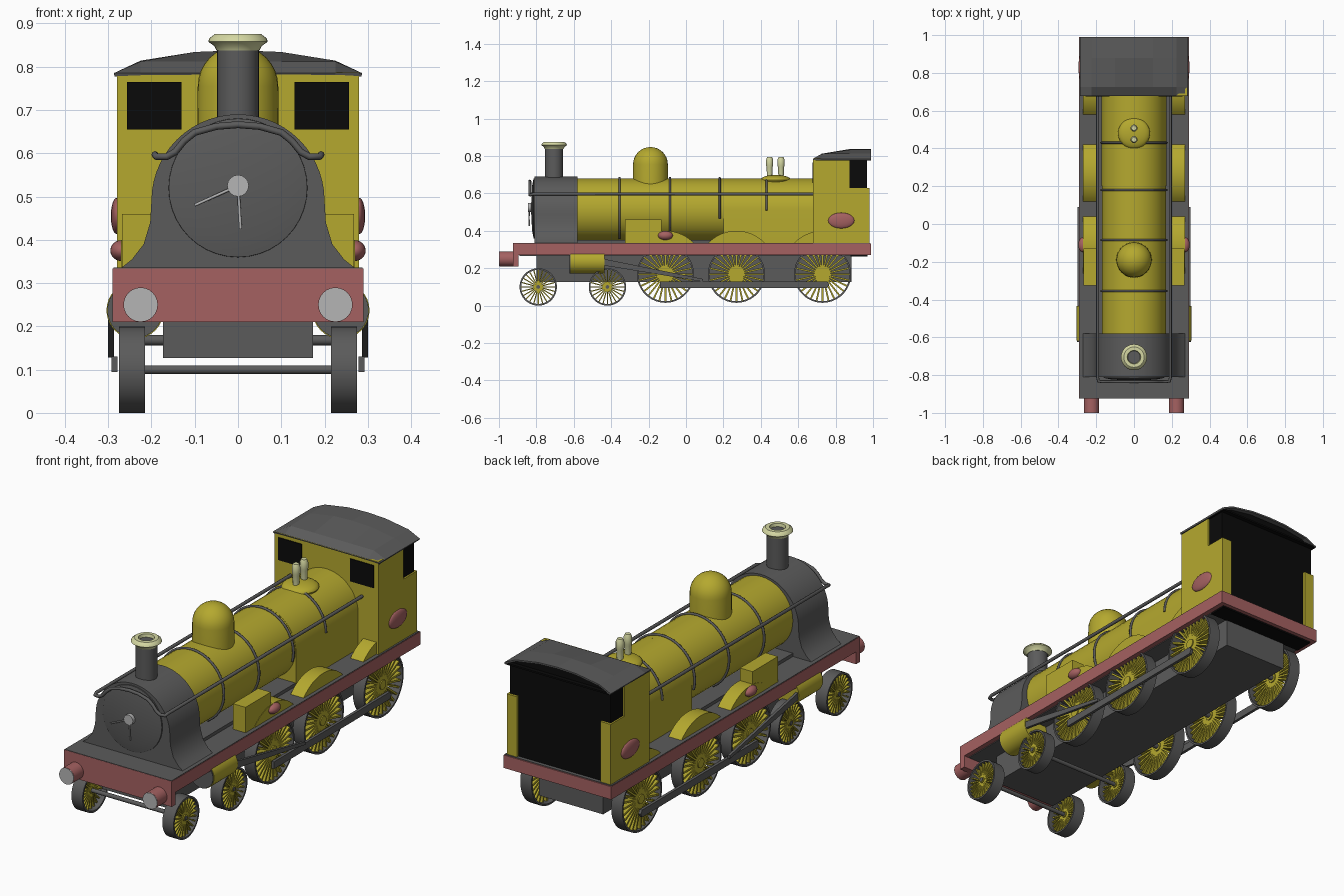
import bpy, bmesh, math
from mathutils import Matrix, Vector

if "Cube" in bpy.data.objects:
    bpy.data.objects.remove(bpy.data.objects["Cube"])


def material(name, r, g, b):
    m = bpy.data.materials.new(name)
    m.diffuse_color = (r, g, b, 1)
    m.use_nodes = True
    m.node_tree.nodes["Principled BSDF"].inputs["Base Color"].default_value = m.diffuse_color
    return m


YELLOW = material("yellow paint", .46, .395, .028)
GREY = material("dark grey", .105, .105, .105)
RED = material("dull red", .375, .12, .12)
CREAM = material("cream metal", .66, .68, .36)
STEEL = material("light grey", .46, .46, .46)
BLACK = material("black", .003, .003, .003)


def finish(name, bm, *mats, smooth=True):
    bmesh.ops.recalc_face_normals(bm, faces=bm.faces)
    me = bpy.data.meshes.new(name)
    bm.to_mesh(me)
    bm.free()
    ob = bpy.data.objects.new(name, me)
    bpy.context.collection.objects.link(ob)
    for m in mats:
        me.materials.append(m)
    if smooth:
        bpy.ops.object.select_all(action='DESELECT')
        ob.select_set(True)
        bpy.context.view_layer.objects.active = ob
        bpy.ops.object.shade_smooth_by_angle(angle=math.radians(35))
    return ob


def box(name, x, y, z, mat):
    """Box from (min, max) pairs."""
    bm = bmesh.new()
    c = [(a + b) / 2 for a, b in (x, y, z)]
    s = [b - a for a, b in (x, y, z)]
    bmesh.ops.create_cube(bm, size=1, matrix=Matrix.Translation(c) @ Matrix.Diagonal((*s, 1)))
    return finish(name, bm, mat, smooth=False)


def prism(name, pts, axis, lo, hi, mat):
    """Extrude a 2D outline: axis 'Y' takes (x, z), axis 'X' takes (y, z)."""
    bm = bmesh.new()
    vs = [bm.verts.new((a, lo, b) if axis == 'Y' else (lo, a, b)) for a, b in pts]
    f = bm.faces.new(vs)
    ex = bmesh.ops.extrude_face_region(bm, geom=[f])
    d = Vector((0, hi - lo, 0) if axis == 'Y' else (hi - lo, 0, 0))
    bmesh.ops.translate(bm, vec=d, verts=[v for v in ex['geom'] if isinstance(v, bmesh.types.BMVert)])
    return finish(name, bm, mat)


TURN = {'Z': Matrix(), 'X': Matrix.Rotation(math.pi / 2, 4, 'Y'), 'Y': Matrix.Rotation(-math.pi / 2, 4, 'X')}


def lathe(name, profile, loc, axis, mat, steps=32):
    """Spin a (radius, height) profile around an axis."""
    bm = bmesh.new()
    vs = [bm.verts.new((r, 0, h)) for r, h in profile]
    es = [bm.edges.new(p) for p in zip(vs, vs[1:])]
    bmesh.ops.spin(bm, geom=vs + es, cent=(0, 0, 0), axis=(0, 0, 1), angle=2 * math.pi, steps=steps)
    bmesh.ops.remove_doubles(bm, verts=bm.verts, dist=1e-5)
    bmesh.ops.transform(bm, matrix=Matrix.Translation(loc) @ TURN[axis], verts=bm.verts)
    return finish(name, bm, mat)


def cyl(name, r, lo, hi, loc, axis, mat, steps=32):
    return lathe(name, [(0, lo), (r, lo), (r, hi), (0, hi)], loc, axis, mat, steps)


def ellipsoid(name, loc, size, mat):
    bm = bmesh.new()
    bmesh.ops.create_uvsphere(bm, u_segments=24, v_segments=12, radius=1,
                              matrix=Matrix.Translation(loc) @ Matrix.Diagonal((*size, 1)))
    return finish(name, bm, mat)


def tube(name, pts, r, mat):
    cu = bpy.data.curves.new(name, 'CURVE')
    cu.dimensions = '3D'
    cu.bevel_depth, cu.bevel_resolution, cu.use_fill_caps = r, 2, True
    sp = cu.splines.new('POLY')
    sp.points.add(len(pts) - 1)
    for p, q in zip(sp.points, pts):
        p.co = (*q, 1)
    ob = bpy.data.objects.new(name, cu)
    bpy.context.collection.objects.link(ob)
    cu.materials.append(mat)


def arc(cx, cz, r, a0, a1, n):
    return [(cx + r * math.cos(math.radians(a0 + (a1 - a0) * i / n)),
             cz + r * math.sin(math.radians(a0 + (a1 - a0) * i / n))) for i in range(n + 1)]


# footplate and frame
box("footplate", (-.29, .29), (-.925, .99), (.27, .333), RED)
box("footplate_deck", (-.288, .288), (-.924, .985), (.333, .336), GREY)
box("footplate_underside", (-.265, .265), (-.89, .88), (.266, .27), GREY)
box("cab_underside", (-.265, .265), (.88, .97), (.262, .27), BLACK)
box("buffer_beam", (-.29, .29), (-.925, -.895), (.21, .334), RED)
box("chassis", (-.173, .173), (-.8, .885), (.127, .268), GREY)
box("boiler_bed", (-.17, .17), (-.6, .22), (.335, .352), GREY)

# boiler, firebox and smokebox
cyl("boiler", .17, -.6, .22, (0, 0, .51), 'Y', YELLOW, 40)
prism("firebox", [(.172, .335)] + arc(0, .508, .172, 0, 180, 24) + [(-.172, .335)], 'Y', .2, .69, YELLOW)
flare = [(.27, .335), (.245, .355), (.218, .39), (.203, .44)]
prism("smokebox", flare + arc(0, .49, .2, 0, 180, 28) + [(-x, z) for x, z in reversed(flare)],
      'Y', -.81, -.58, GREY)
lathe("smokebox_door", [(.162, .02), (.16, 0), (.12, -.008), (0, -.014)], (0, -.815, .52), 'Y', GREY, 40)
cyl("door_boss", .025, -.845, -.82, (0, 0, .525), 'Y', STEEL, 16)
tube("door_handle_side", [(0, -.84, .525), (-.1, -.838, .48)], .0035, STEEL)
tube("door_handle_down", [(0, -.84, .525), (.006, -.838, .425)], .0035, STEEL)
for y, a in ((-.355, -60), (-.085, -60), (.18, -15), (.43, 0)):
    tube("boiler_band", [(x, y, z) for x, z in arc(0, .51, .173, a, 180 - a, 32)], .006, GREY)

# handrail running round the smokebox front
half = [(.192, .69, .597), (.192, -.815, .597), (.188, -.832, .592), (.165, -.835, .592), (.145, -.835, .603),
        (.125, -.835, .628), (.1, -.835, .648), (.05, -.835, .662)]
tube("handrail", half + [(0, -.835, .666)] + [(-x, y, z) for x, y, z in reversed(half)], .008, GREY)

# chimney, dome and safety valves
cyl("chimney", .048, .66, .85, (0, -.705, 0), 'Z', GREY)
lathe("chimney_cap", [(.03, .845), (.05, .838), (.055, .848), (.069, .858), (.066, .866), (.054, .875),
                      (.036, .875), (.03, .845)], (0, -.705, 0), 'Z', CREAM)
cyl("chimney_hole", .034, .845, .86, (0, -.705, 0), 'Z', GREY)
lathe("steam_dome", [(.095, .6)] + arc(0, .755, .093, 0, 90, 8), (0, -.19, 0), 'Z', YELLOW)
ellipsoid("valve_base", (0, .48, .672), (.085, .082, .027), YELLOW)
for y in (.447, .508):
    lathe("safety_valve", [(.014, .68), (.016, .74), (.019, .75), (.019, .78), (.013, .795), (0, .795)],
          (0, y, 0), 'Z', CREAM, 12)

# cab
box("cab_interior", (-.272, .272), (.69, .968), (.334, .784), BLACK)
box("cab_front", (-.28, .28), (.68, .692), (.335, .787), YELLOW)
side = [(.68, .335), (.98, .335), (.98, .63), (.875, .63), (.875, .787), (.68, .787)]
bm = bmesh.new()
xs = (-.287, -.225, -.1, 0, .1, .225, .287)
full = (.785, .814, .834, .838, .834, .814, .785)
rows = [[bm.verts.new((x, y, min(z, top))) for x, z in zip(xs, full)]
        for y, top in ((.678, .785), (.725, .812), (.88, 1), (.99, 1))]
for a, b in zip(rows, rows[1:]):
    for i in range(6):
        bm.faces.new((a[i], a[i + 1], b[i + 1], b[i]))
roof = finish("cab_roof", bm, GREY, smooth=False)
mod = roof.modifiers.new("thickness", 'SOLIDIFY')
mod.thickness = .008
box("cab_ceiling", (-.28, .28), (.685, .988), (.776, .784), BLACK)
prism("cab_rear_gable", [(-.27, .78), (.27, .78), (.22, .807), (.1, .825), (-.1, .825), (-.22, .807)],
      'Y', .89, .968, BLACK)


def wheel(name, s, y, z, r, count, width):
    """Tyre with yellow spokes, axis along x."""
    t = .009
    lathe(name + "_tyre", [(r, -.03), (r, .03), (r - t, .03), (r - t, -.03), (r, -.03)],
          (s * .245, y, z), 'X', GREY, 36)
    bm = bmesh.new()
    for i in range(count):
        m = (Matrix.Translation((s * .252, y, z)) @ Matrix.Rotation(2 * math.pi * i / count, 4, 'X')
             @ Matrix.Translation((0, 0, r / 2)) @ Matrix.Diagonal((.03, width, r - t, 1)))
        bmesh.ops.create_cube(bm, size=1, matrix=m)
    finish(name + "_spokes", bm, YELLOW, smooth=False)
    cyl(name + "_hub", r * .15, -.02, .02, (s * .252, y, z), 'X', YELLOW, 16)


DRIVERS = (-.11, .27, .73)
for s in (-1, 1):
    # cab sides
    prism("cab_side", side, 'X', s * .27, s * .28, YELLOW)
    box("cab_rear_return", sorted((s * .225, s * .275)), (.968, .98), (.335, .63), YELLOW)
    box("front_window", sorted((s * .13, s * .257)), (.676, .682), (.655, .765), BLACK)
    ellipsoid("cab_badge", (s * .28, .83, .455), (.014, .07, .042), RED)
    # splashers and sandbox
    for y in DRIVERS:
        prism("splasher", [(y + a, z) for a, z in arc(0, .19, .21, 43.5, 136.5, 16)],
              'X', s * .2, s * .27, YELLOW)
    box("sandbox", sorted((s * .2, s * .268)), (-.325, -.13), (.335, .46), YELLOW)
    ellipsoid("splasher_badge", (s * .27, -.11, .375), (.025, .04, .024), RED)
    # buffers
    cyl("buffer", .04, -.997, -.92, (s * .225, 0, .25), 'Y', RED, 24)
    cyl("buffer_face", .039, -1, -.996, (s * .225, 0, .25), 'Y', STEEL, 24)
    # wheels
    for y in (-.79, -.42):
        wheel("leading_wheel", s, y, .1, .1, 24, .006)
    for y in DRIVERS:
        wheel("driving_wheel", s, y, .168, .153, 28, .009)
    # cylinders and rods
    cyl("steam_cylinder", .066, -.618, -.435, (s * .238, 0, .237), 'Y', YELLOW)
    cyl("cylinder_cover", .064, -.624, -.617, (s * .238, 0, .237), 'Y', GREY)
    prism("coupling_rod", [(-.14, .095), (.755, .095), (.765, .113), (.755, .13), (-.14, .13)],
          'X', s * .278, s * .292, GREY)
    prism("connecting_rod", [(-.44, .215), (.09, .128), (.09, .143), (-.44, .25)],
          'X', s * .287, s * .3, GREY)

# axles
for y in (-.79, -.42):
    cyl("leading_axle", .01, -.275, .275, (0, y, .1), 'X', GREY, 12)
for y in DRIVERS:
    cyl("driving_axle", .012, -.27, .27, (0, y, .168), 'X', GREY, 12)
